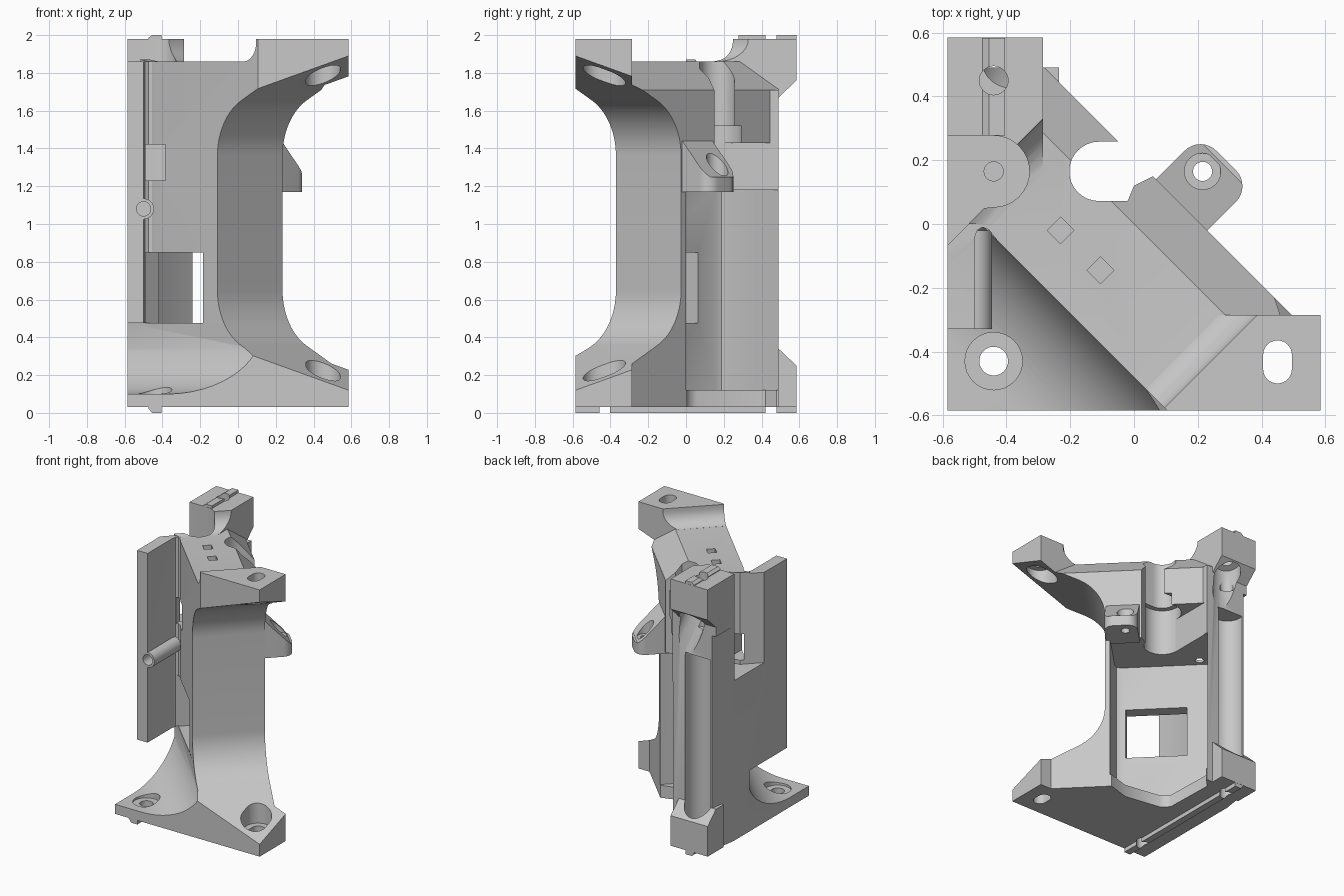
import bpy, bmesh, math
from mathutils import Vector

if "Cube" in bpy.data.objects:
    bpy.data.objects.remove(bpy.data.objects["Cube"])

R2 = math.sqrt(2)
grey = bpy.data.materials.new("matte_grey")
grey.use_nodes = True
COL = (0.58, 0.58, 0.58, 1)
grey.diffuse_color = COL
grey.node_tree.nodes["Principled BSDF"].inputs["Base Color"].default_value = COL


def diag(u, v, z):
    """u runs along the slanted wall, v runs across it."""
    return ((u + v) / R2, (v - u) / R2, z)


FRAMES = {
    "xy": lambda p, q, h: (p, q, h),
    "yz": lambda p, q, h: (h, p, q),
    "xz": lambda p, q, h: (p, h, q),
    "uv": lambda p, q, h: diag(p, q, h),
    "uz": lambda p, q, h: diag(p, h, q),
    "vz": lambda p, q, h: diag(h, p, q),
}


def prism(name, pts, a, b, frame="xy"):
    f = FRAMES[frame]
    bm = bmesh.new()
    rings = [[bm.verts.new(f(p, q, h)) for p, q in pts] for h in (a, b)]
    bm.faces.new(rings[0])
    bm.faces.new(rings[1])
    n = len(pts)
    for i in range(n):
        j = (i + 1) % n
        bm.faces.new((rings[0][i], rings[0][j], rings[1][j], rings[1][i]))
    bmesh.ops.recalc_face_normals(bm, faces=bm.faces)
    me = bpy.data.meshes.new(name)
    bm.to_mesh(me)
    bm.free()
    ob = bpy.data.objects.new(name, me)
    me.materials.append(grey)
    bpy.context.collection.objects.link(ob)
    return ob


def rect(p0, p1, q0, q1):
    return [(p0, q0), (p1, q0), (p1, q1), (p0, q1)]


def arc(cx, cy, r, a0, a1, n=16):
    return [(cx + r * math.cos(math.radians(a0 + (a1 - a0) * i / n)),
             cy + r * math.sin(math.radians(a0 + (a1 - a0) * i / n))) for i in range(n + 1)]


def circle(cx, cy, r, n=32):
    return arc(cx, cy, r, 0, 360, n)[:-1]


def combine(ob, tool, op="DIFFERENCE"):
    mod = ob.modifiers.new("bool", "BOOLEAN")
    mod.operation, mod.object, mod.solver = op, tool, "EXACT"
    dg = bpy.context.evaluated_depsgraph_get()
    me = bpy.data.meshes.new_from_object(ob.evaluated_get(dg))
    ob.modifiers.clear()
    ob.data = me
    bpy.data.objects.remove(tool)


def cut(pts, a, b, frame="xy"):
    combine(body, prism("cutter", pts, a, b, frame))


def add(pts, a, b, frame="xy"):
    combine(body, prism("addition", pts, a, b, frame), "UNION")


# Main body: triangular plan
body = prism("bracket_body", [
    (-.585, -.585), (.585, -.585), (.585, -.285), (.495, -.285), (-.235, .445),
    (-.235, .49), (-.555, .49), (-.585, .285)], .03, 1.86)

# Sloped upper rear edge
cut([(0, 1.86), (.01, 1.95), (.5, 1.95), (.5, 1.71), (.148, 1.71)], -1, 1, "vz")

# Corner posts
add([(-.03, -.585), (.585, -.585), (.585, -.285), (.265, -.285)], 1.68, 1.98)
add(rect(-.585, -.285, 0, .49), 1.6, 1.98)
for flip in (False, True):
    prof = [(.4, .03), (.585, .03), (.585, .25), (.49, .34), (.4, .34)]
    if flip:
        prof = [(y, 2.01 - z) for y, z in prof]
    add(prof, -.585, -.285, "yz")

# Saddle between the two upper posts, with round fillets
saddle = [(-.435, 2.1)] + arc(-.315, 1.979, .12, 180, 270, 8)
saddle += arc(.375, 1.959, .1, 270, 360, 8) + [(.475, 2.1)]
cut(saddle, -1, 1, "uz")

# Flared waist at the free end of the wall
half = arc(.515, 1.36, .33, 180, 117, 14) + [(.9, 1.927)]
waist = [(u, 2.01 - z) for u, z in half[::-1]] + half
cut(waist, -1, 1, "uz")

# Curved scoop above the front foot
cut(arc(-.68, .46, .36, 270, 341, 20) + [(-.34, .476), (-1.2, .476), (-1.2, .1)], -1, .9, "vz")

# Front cavity beside the left panel
cut([(-.5, -.88), (.4, -.88), (-.43, -.05), (-.455, -.018), (-.475, -.01),
     (-.492, -.02), (-.5, -.045)], .475, 2.2)
cut(rect(-.7, -.45, -.7, -.33), .475, 2.2)

# Deep rear recess, with a notched floor lip
cut([(-.516, .4), (-.516, -.21), (-.505, -.238), (-.475, -.25), (.11, -.25),
     (.14, -.238), (.15, -.21), (.15, .4)], .12, 1.18, "uv")
cut([(-.505, .4), (-.505, .09), (-.24, -.16), (-.2, -.17), (-.16, -.16),
     (.06, 0), (.14, .15), (.14, .4)], -.1, .2, "uv")

# Window through the wall
cut(rect(-.34, .078, .475, .85), -.36, -.2, "uz")

# Pulley pocket with side window and pivot hole
cut([(-.7, -.185), (-.47, .05)] + arc(-.44, .165, .112, 270, 450) + [(-.7, .277)], 1.2, 2.2)
cut(rect(-.49, -.385, -.13, .12), 1.23, 1.42)
cut(circle(-.44, .165, .03), 1.0, 1.3)

# Vertical round channel in the rear wall, stepped wider below
cut(arc(-.11, .165, .093, 90, 270) + [(-.02, .072), (.0, .12), (.06, .15), (.2, .25), (.1, .258)],
    1.0, 2.2)
cut(arc(-.11, .165, .13, 90, 300) + [(.0, .12), (.06, .15), (.2, .295)], 1.0, 1.52)
cut(rect(-.24, .3, .165, .455), 1.1, 1.43)

# Square nut slots in the top
for x, y in ((-.23, -.02), (-.105, -.145)):
    cut([(x - .042, y), (x, y - .042), (x + .042, y), (x, y + .042)], 1.72, 2.0)

# Screw access groove on the rear corner and slanted driver hole
cut(circle(-.44, .46, .108), .15, 1.42)
start, end = Vector((-.44, .45, 1.84)), Vector((-.33, .59, 1.4))
bpy.ops.mesh.primitive_cylinder_add(vertices=32, radius=.095, depth=(end - start).length,
                                    location=(start + end) / 2)
driver = bpy.context.object
driver.rotation_euler = (end - start).to_track_quat("Z", "Y").to_euler()
bpy.context.view_layer.update()
combine(body, driver)

# Mounting rails
for a, b, s in ((-.585, .585, -1), (.277, .585, 1)):
    z0 = 1.005 + s * .95
    z1 = 1.005 + s * (1.005 if s < 0 else .995)
    add([(-.475, z0), (-.475, 1.005 + s * .98), (-.455, z1), (-.405, z1), (-.405, z0)],
        a + .001, b - .001, "xz")

# Vertical mounting holes and screw head recesses
cut(circle(-.44, .45, .045), -.1, .3)
cut(circle(-.44, .45, .045), 1.6, 2.2)
cut(circle(-.44, -.43, .045), -.1, .3)
cut(circle(-.44, -.43, .09), .085, .47)
slot = arc(.45, -.41, .045, 0, 180) + arc(.45, -.455, .045, 180, 360)
cut(slot, -.1, 2.2)
cut(arc(.45, -.41, .09, 0, 180) + arc(.45, -.455, .09, 180, 360), .13, 1.88)

# Screw boss flush with the front edge of the left panel
add(circle(-.5, 1.08, .055), -.329, -.02, "xz")
cut(circle(-.5, 1.08, .038), -.5, -.2, "xz")

# Side ear with sloped top
ear = prism("side_ear", [(-.05, .1)] + [(.177, .1)] + arc(.107, .275, .07, 0, 90, 8)
            + arc(.02, .275, .07, 90, 180, 8), 1.17, 1.5, "uv")
combine(ear, prism("cutter", [(.0, 1.46), (.13, 1.46), (.33, 1.25), (.5, 1.23), (.5, 1.7), (.0, 1.7)],
                   -.5, .5, "vz"))
combine(body, ear, "UNION")
cut(circle(.215, .165, .03), 1.0, 1.6)
cut(circle(.215, .165, .057), 1.26, 1.6)

# Finish: sharp edges stay sharp, curved faces smooth
body.data.materials.clear()
body.data.materials.append(grey)
for p in body.data.polygons:
    p.material_index = 0
bpy.ops.object.select_all(action="DESELECT")
body.select_set(True)
bpy.context.view_layer.objects.active = body
bpy.ops.object.shade_smooth_by_angle(angle=math.radians(30))
